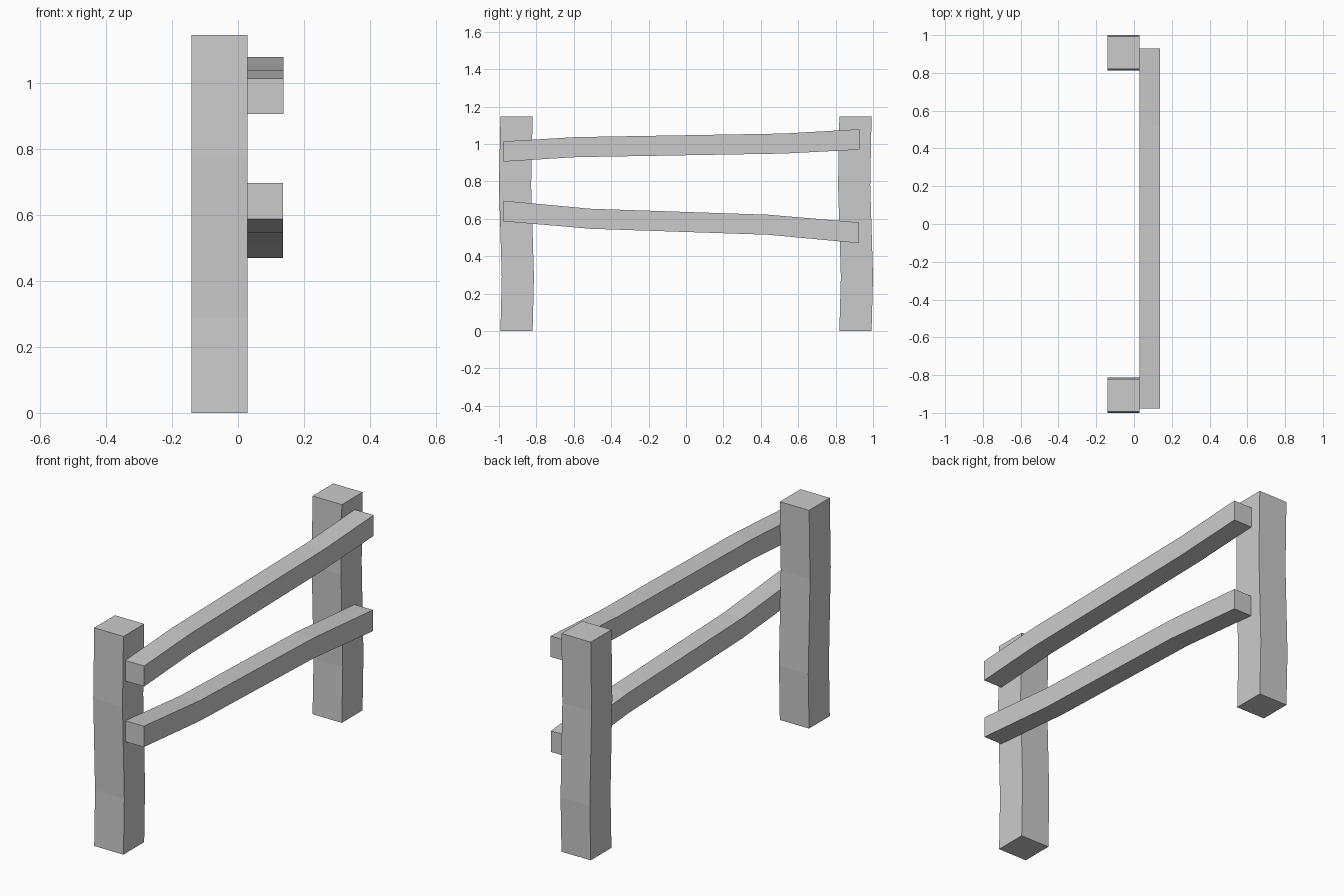
import bpy, bmesh

if "Cube" in bpy.data.objects:
    bpy.data.objects.remove(bpy.data.objects["Cube"])


def beam(name, sections):
    """Skin a chain of four-cornered sections and cap both ends."""
    bm = bmesh.new()
    rings = [[bm.verts.new(p) for p in s] for s in sections]
    for a, b in zip(rings, rings[1:]):
        for i in range(4):
            j = (i + 1) % 4
            bm.faces.new((a[i], a[j], b[j], b[i]))
    bm.faces.new(rings[0])
    bm.faces.new(rings[-1])
    bmesh.ops.recalc_face_normals(bm, faces=bm.faces)
    mesh = bpy.data.meshes.new(name)
    bm.to_mesh(mesh)
    bm.free()
    obj = bpy.data.objects.new(name, mesh)
    bpy.context.collection.objects.link(obj)
    return obj


BACK, JOIN = -0.141, 0.029    # x of post back face, x where rails meet posts


def post(name, stations):
    # stations: (z, y centre)
    h = 0.086
    return beam(name, [[(BACK, y - h, z), (JOIN, y - h, z),
                        (JOIN, y + h, z), (BACK, y + h, z)]
                       for z, y in stations])


def rail(name, front, stations):
    # stations: (y, z of the underside, z of the top)
    return beam(name, [[(JOIN, y, lo), (front, y, lo),
                        (front, y, hi), (JOIN, y, hi)]
                       for y, lo, hi in stations])


# Slightly crooked posts
post("front_post", [(0, -0.906), (0.29, -0.899), (0.78, -0.914), (1.146, -0.906)])
post("rear_post", [(0, 0.906), (0.29, 0.914), (0.78, 0.899), (1.146, 0.906)])

# Bent rails fixed to the right side of the posts
rail("upper_rail", 0.138, [(-0.976, 0.906, 1.014), (-0.59, 0.930, 1.037),
                           (0.52, 0.949, 1.056), (0.928, 0.970, 1.079)])
rail("lower_rail", 0.136, [(-0.976, 0.587, 0.697), (-0.51, 0.547, 0.654),
                           (0.44, 0.515, 0.622), (0.926, 0.470, 0.581)])
